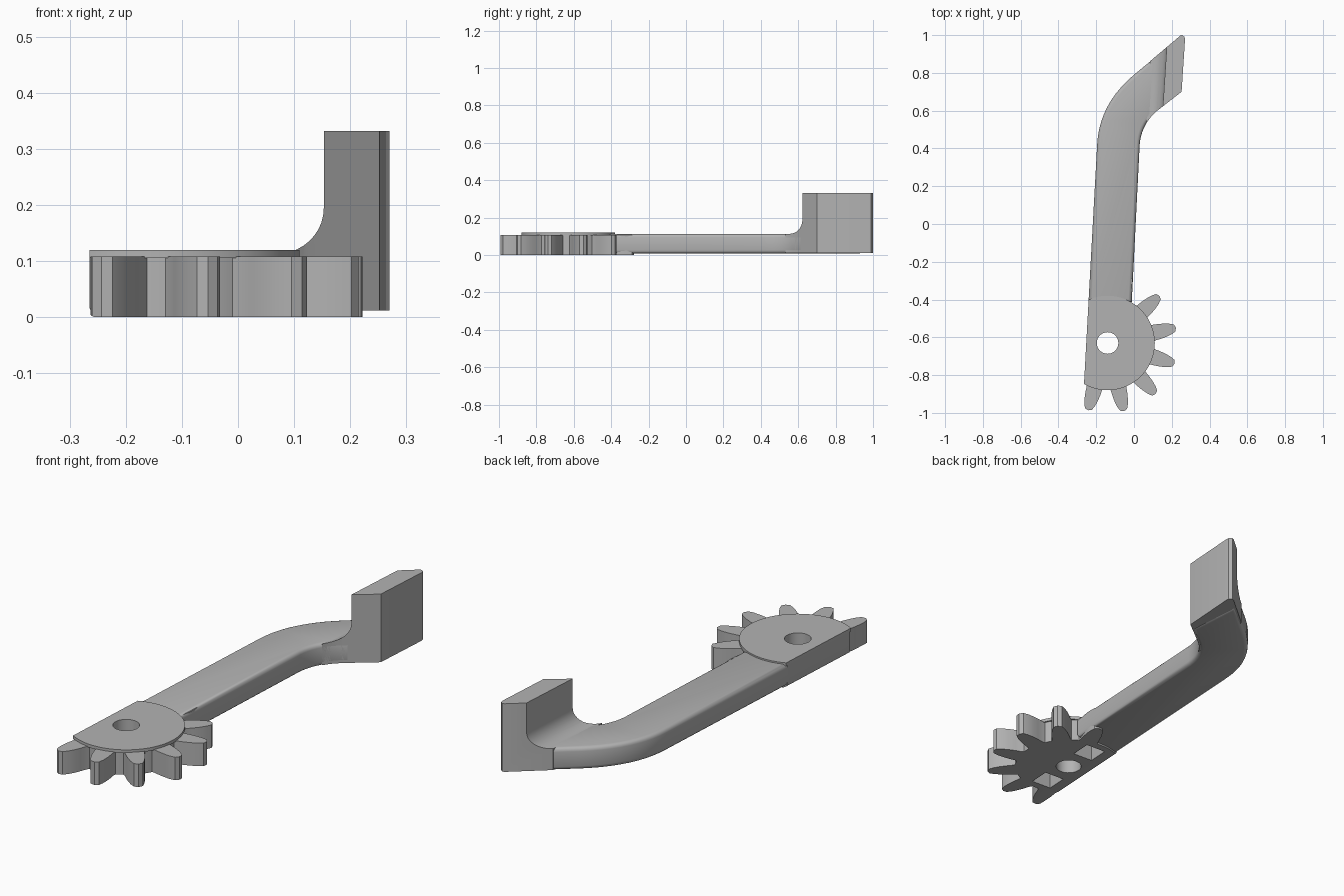
import bpy, bmesh
from math import sin, cos, radians, pi
from mathutils import Vector

if "Cube" in bpy.data.objects:
    bpy.data.objects.remove(bpy.data.objects["Cube"], do_unlink=True)

grey = bpy.data.materials.new("plain grey")
grey.use_nodes = True
grey.diffuse_color = (0.45, 0.45, 0.45, 1)
grey.node_tree.nodes["Principled BSDF"].inputs["Base Color"].default_value = (0.45, 0.45, 0.45, 1)

HUB = Vector((-0.14, -0.63, 0))
ALONG = Vector((0.055, 1, 0)).normalized()    # direction of the straight arm
LEFT = Vector((-ALONG.y, ALONG.x, 0))         # outward normal of the flat side
FLAT = Vector((-0.195, 0.42, 0))              # point on the flat side
ROUND = 0.02


def prism(name, points, sweep, bevel=0, flat_cut=False):
    """Extrude a closed 3D outline along a vector."""
    bm = bmesh.new()
    face = bm.faces.new([bm.verts.new(p) for p in points])
    top = bmesh.ops.extrude_face_region(bm, geom=[face])["geom"]
    bmesh.ops.translate(bm, vec=sweep, verts=[v for v in top if isinstance(v, bmesh.types.BMVert)])
    bmesh.ops.recalc_face_normals(bm, faces=bm.faces)
    if bevel:
        rims = [e for e in bm.edges if abs(e.verts[0].co.z - e.verts[1].co.z) < 1e-4]
        bmesh.ops.bevel(bm, geom=rims, offset=bevel, segments=3, profile=0.5, affect='EDGES')
    if flat_cut:
        # Straight side with a rounded lower edge
        centre = FLAT - LEFT * ROUND + Vector((0, 0, ROUND))
        for a in (0, 25, 50, 70):
            n = LEFT * cos(radians(a)) - Vector((0, 0, sin(radians(a))))
            cut = bmesh.ops.bisect_plane(bm, geom=bm.verts[:] + bm.edges[:] + bm.faces[:],
                                         plane_co=centre + n * ROUND, plane_no=n, clear_outer=True)
            rim = [g for g in cut["geom_cut"] if isinstance(g, bmesh.types.BMEdge)]
            if rim:
                bmesh.ops.holes_fill(bm, edges=rim, sides=0)
        bmesh.ops.recalc_face_normals(bm, faces=bm.faces)
    mesh = bpy.data.meshes.new(name)
    bm.to_mesh(mesh)
    bm.free()
    mesh.materials.append(grey)
    obj = bpy.data.objects.new(name, mesh)
    bpy.context.collection.objects.link(obj)
    return obj


def upright(name, outline, z0, z1, **options):
    return prism(name, [(x, y, z0) for x, y in outline], Vector((0, 0, z1 - z0)), **options)


def select(obj):
    bpy.ops.object.select_all(action='DESELECT')
    obj.select_set(True)
    bpy.context.view_layer.objects.active = obj


def boolean(obj, cutter, operation):
    select(obj)
    mod = obj.modifiers.new("cut", 'BOOLEAN')
    mod.object, mod.operation, mod.solver = cutter, operation, 'EXACT'
    bpy.ops.object.modifier_apply(modifier=mod.name)
    bpy.data.objects.remove(cutter, do_unlink=True)


def smooth(obj):
    select(obj)
    bpy.ops.object.shade_smooth_by_angle(angle=radians(32))


def circle(radius, n):
    return [(HUB.x + radius * cos(2 * pi * i / n), HUB.y + radius * sin(2 * pi * i / n)) for i in range(n)]


def curve(a, c, b, n=10):
    a, c, b = Vector(a), Vector(c), Vector(b)
    return [tuple(a * (1 - t) ** 2 + c * 2 * t * (1 - t) + b * t * t) for t in (i / n for i in range(n + 1))]


# Hub core and raised cap, with the axle hole
hub = upright("hub_core", circle(0.243, 64), 0, 0.108, flat_cut=True)
cap = upright("hub_cap", circle(0.25, 80), 0.105, 0.12, flat_cut=True)
for part in (hub, cap):
    boolean(part, upright("hole_cutter", circle(0.057, 40), -0.1, 0.3), 'DIFFERENCE')

# Two square pockets in the underside
for side in (-1, 1):
    c = HUB + ALONG * 0.157 * side
    corners = [c + ALONG * 0.05 * u + LEFT * 0.05 * v for u, v in ((-1, -1), (1, -1), (1, 1), (-1, 1))]
    boolean(hub, upright("pocket_cutter", [(p.x, p.y) for p in corners], -0.1, 0.08), 'DIFFERENCE')
smooth(hub)
smooth(cap)

# Gear teeth: radius and half width of one flank, mirrored
flank = [(0.22, 0.052), (0.25, 0.042), (0.28, 0.04), (0.31, 0.036), (0.34, 0.029), (0.364, 0.019)]
tooth = flank + [(0.371, 0)] + [(r, -w) for r, w in reversed(flank)]
for i in range(7):
    a = radians(72 - 29.7 * i)
    outline = [(HUB.x + r * cos(a) - w * sin(a), HUB.y + r * sin(a) + w * cos(a)) for r, w in tooth]
    smooth(upright(f"gear_tooth_{i + 1}", outline, 0, 0.108, flat_cut=True))

# Bent arm with rounded edges
left_bend = curve((-0.195, 0.42), (-0.185, 0.635), (0, 0.79))
right_bend = curve((0.14, 0.613), (0.04, 0.54), (0.03, 0.42))
root = [(-0.012, -0.415), (-0.241, -0.415)]
arm = upright("arm", root + left_bend + [(0.2, 0.955), (0.22, 0.68)] + right_bend, 0.008, 0.113, bevel=0.018)
smooth(arm)

# Upright end block, with a curved foot running into the arm
foot = [(0.07 + 0.082 * sin(t), 0, 0.194 - 0.082 * cos(t)) for t in (i * pi / 20 for i in range(11))]
side = [(0.07, 0, 0.012)] + foot + [(0.152, 0, 0.332), (0.4, 0, 0.332), (0.4, 0, 0.012)]
lean = 0.065
block = prism("end_block", [(x - 0.16 * lean + (y + 0.0) * lean, 0.45, z) for x, y, z in side],
              Vector((0.7 * lean, 0.7, 0)))
end = [(0.245, 0.997), (0.255, 1.0), (0.268, 0.99), (0.27, 0.975), (0.252, 0.7)]
boolean(block, upright("end_outline_cutter", left_bend + end + right_bend, -0.1, 0.5), 'INTERSECT')
smooth(block)
